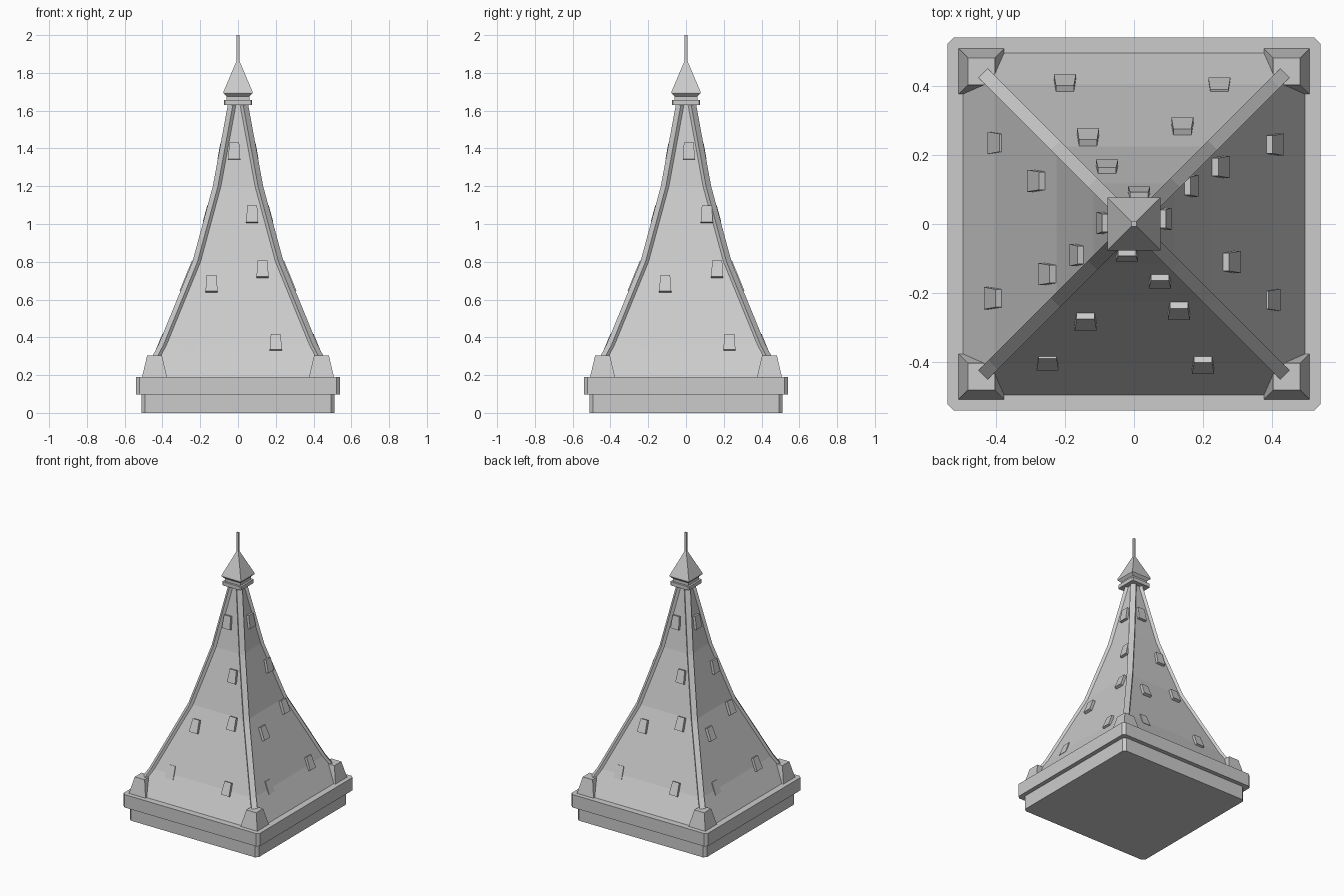
import bpy, bmesh
from math import pi, sqrt
from mathutils import Vector, Matrix

if "Cube" in bpy.data.objects:
    bpy.data.objects.remove(bpy.data.objects["Cube"])


def make(name, sections):
    """Loft a closed solid through equal-length loops of points."""
    bm = bmesh.new()
    rings = [[bm.verts.new(p) for p in s] for s in sections]
    n = len(rings[0])
    for a, b in zip(rings, rings[1:]):
        for i in range(n):
            j = (i + 1) % n
            bm.faces.new((a[i], a[j], b[j], b[i]))
    bm.faces.new(rings[0][::-1])
    bm.faces.new(rings[-1])
    bmesh.ops.recalc_face_normals(bm, faces=bm.faces[:])
    me = bpy.data.meshes.new(name)
    bm.to_mesh(me)
    bm.free()
    ob = bpy.data.objects.new(name, me)
    bpy.context.collection.objects.link(ob)
    return ob


def square(r, z, cx=0, cy=0):
    return [(cx + sx * r, cy + sy * r, z)
            for sx, sy in ((-1, -1), (1, -1), (1, 1), (-1, 1))]


def chamfered(r, z, c):
    k = r - c
    return [(-k, -r, z), (k, -r, z), (r, -k, z), (r, k, z),
            (k, r, z), (-k, r, z), (-r, k, z), (-r, -k, z)]


# roof profile as (half width, height)
profile = [(.495, .19), (.405, .36), (.225, .8), (.117, 1.2), (.037, 1.635)]


def roof_at(z):
    """Half width and slope (dr/dz) of the roof at height z."""
    for (r0, z0), (r1, z1) in zip(profile, profile[1:]):
        if z <= z1:
            s = (r1 - r0) / (z1 - z0)
            return r0 + s * (z - z0), s


# base slabs
make("base_slab", [chamfered(.51, 0, .018), chamfered(.51, .1, .018)])
make("eave_slab", [chamfered(.54, .098, .018), chamfered(.54, .19, .018)])

# flared roof
make("roof", [square(r, z) for r, z in [(.495, .18)] + profile])

# collar, cap and spike
make("collar", [chamfered(.074, 1.63, .006), chamfered(.074, 1.656, .006)])
make("cap", [square(r, z) for r, z in
             ((.06, 1.65), (.06, 1.676), (.077, 1.692), (.077, 1.70), (.007, 1.865))])
make("spike", [square(.007, 1.84), square(.007, 2.0)])

# corner blocks and hip ridges
for k in range(4):
    turn = Matrix.Rotation(k * pi / 2, 4, 'Z')
    block = make(f"corner_block_{k}", [square(.067, .185, .442, .442),
                                       square(.039, .305, .442, .442)])
    block.data.transform(turn)
    rings = []
    for r, z in [(roof_at(.29)[0], .29)] + profile[1:]:
        out = Vector((1, 1, 0)) / sqrt(2)
        side = Vector((1, -1, 0)) / sqrt(2)
        p = Vector((r, r, z))
        rings.append([p + out * o + side * s for o, s in
                      ((-.03, -.019), (.004, -.019), (.004, .019), (-.03, .019))])
    make(f"hip_ridge_{k}", rings).data.transform(turn)

# raised shingles: sideways offset per face, shared heights and projection
heights = [1.385, 1.05, .757, .68, .37, .37]
raise_by = [.018, .018, .02, .02, .018, .006]
offsets = [(-.02, .075, .13, -.14, .20, -.25),
           (.015, .11, .165, -.11, .23, -.22),
           (-.015, .078, .133, -.14, .20, -.247),
           (-.003, .09, .145, -.125, .215, -.235)]
for k, row in enumerate(offsets):
    turn = Matrix.Rotation(k * pi / 2, 4, 'Z')
    for i, (u, z, h) in enumerate(zip(row, heights, raise_by)):
        r, s = roof_at(z)
        up = Vector((0, -s, 1)).normalized()
        out = Vector((0, -1, -s)).normalized()
        c = Vector((u, -r, z))
        rings = [[c + Vector((x, 0, 0)) + up * v + out * d for x, v in
                  ((-.032, -.045), (.032, -.045), (.026, .045), (-.026, .045))]
                 for d in (-.012, h)]
        make(f"shingle_{k}_{i}", rings).data.transform(turn)
